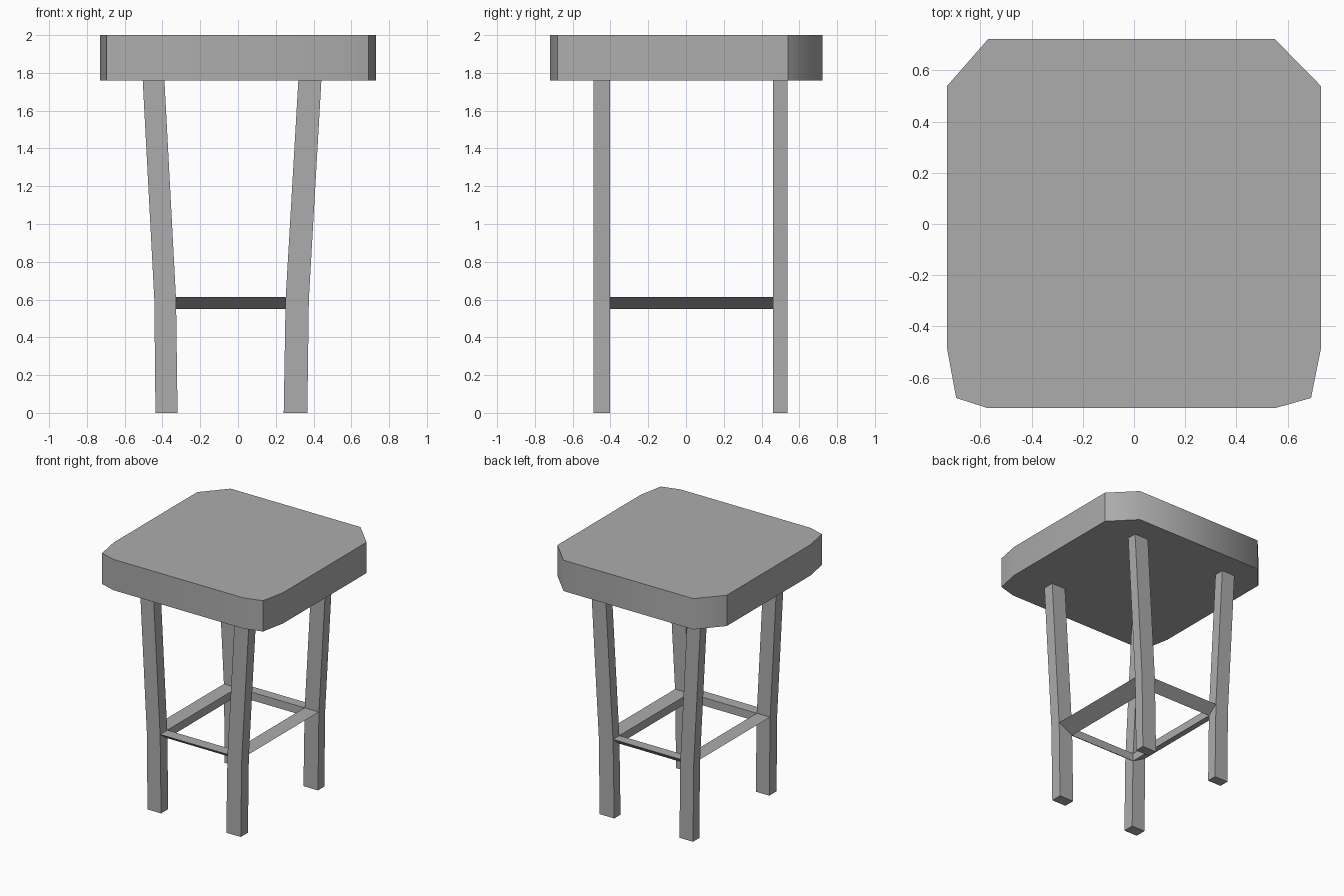
import bpy
import bmesh

cube = bpy.data.objects.get("Cube")
if cube:
    bpy.data.objects.remove(cube, do_unlink=True)

GREY = (0.416, 0.416, 0.416, 1)
grey = bpy.data.materials.new("mid_grey")
grey.use_nodes = True
grey.diffuse_color = GREY
grey.node_tree.nodes["Principled BSDF"].inputs["Base Color"].default_value = GREY


def loft(name, rings, smooth_rule=None):
    """Skin a closed solid through rings that have equal point counts."""
    bm = bmesh.new()
    loops = [[bm.verts.new(p) for p in ring] for ring in rings]
    count = len(loops[0])
    for low, high in zip(loops, loops[1:]):
        for i in range(count):
            j = (i + 1) % count
            face = bm.faces.new((low[i], low[j], high[j], high[i]))
            face.smooth = smooth_rule is not None
    bm.faces.new(loops[0][::-1])
    bm.faces.new(loops[-1])
    bmesh.ops.recalc_face_normals(bm, faces=bm.faces)
    if smooth_rule:
        for e in bm.edges:
            a, b = (v.co for v in e.verts)
            e.smooth = abs(a.z - b.z) > 0.1 and smooth_rule(a)
    mesh = bpy.data.meshes.new(name)
    bm.to_mesh(mesh)
    bm.free()
    mesh.materials.append(grey)
    obj = bpy.data.objects.new(name, mesh)
    bpy.context.collection.objects.link(obj)
    return obj


# Seat: thick slab, wide chamfers at the back and softer corners at the front
outline = [(-0.73, 0.54), (-0.73, -0.49), (-0.695, -0.68), (-0.57, -0.72),
           (0.55, -0.72), (0.692, -0.68), (0.73, -0.49), (0.73, 0.54),
           (0.55, 0.723), (-0.57, 0.723)]
loft("seat", [[(x, y, z) for x, y in outline] for z in (1.76, 2.0)],
     lambda p: abs(p.x) < 0.6 or -0.6 < p.y < 0)

# Legs: square posts that splay outward above the rails
leg_x = {"right": [(-0.437, -0.32), (-0.443, -0.328), (-0.505, -0.39)],
         "left": [(0.242, 0.367), (0.252, 0.375), (0.32, 0.442)]}
leg_y = {"front": (-0.49, -0.402), "back": (0.46, 0.538)}
heights = (0, 0.6, 1.77)
for side, spans in leg_x.items():
    for end, (y0, y1) in leg_y.items():
        loft(f"{end}_{side}_leg",
             [[(a, y0, z), (b, y0, z), (b, y1, z), (a, y1, z)]
              for (a, b), z in zip(spans, heights)])

# Rails: three-sided bars, flat on top, slanting under from the outer edge
TOP, BOTTOM = 0.613, 0.55
inner_x = (leg_x["right"][1][1], leg_x["left"][1][0])
inner_y = (leg_y["front"][1], leg_y["back"][0])


def section(outer, inner):
    return [(outer, TOP), (inner, TOP), (inner, BOTTOM)]


for name, outer, inner in (("front_rail", leg_y["front"][0], inner_y[0]),
                           ("back_rail", leg_y["back"][1], inner_y[1])):
    loft(name, [[(x, y, z) for y, z in section(outer, inner)] for x in inner_x])

for name, outer, inner in (("right_rail", leg_x["right"][1][0], inner_x[0]),
                           ("left_rail", leg_x["left"][1][1], inner_x[1])):
    loft(name, [[(x, y, z) for x, z in section(outer, inner)] for y in inner_y])
